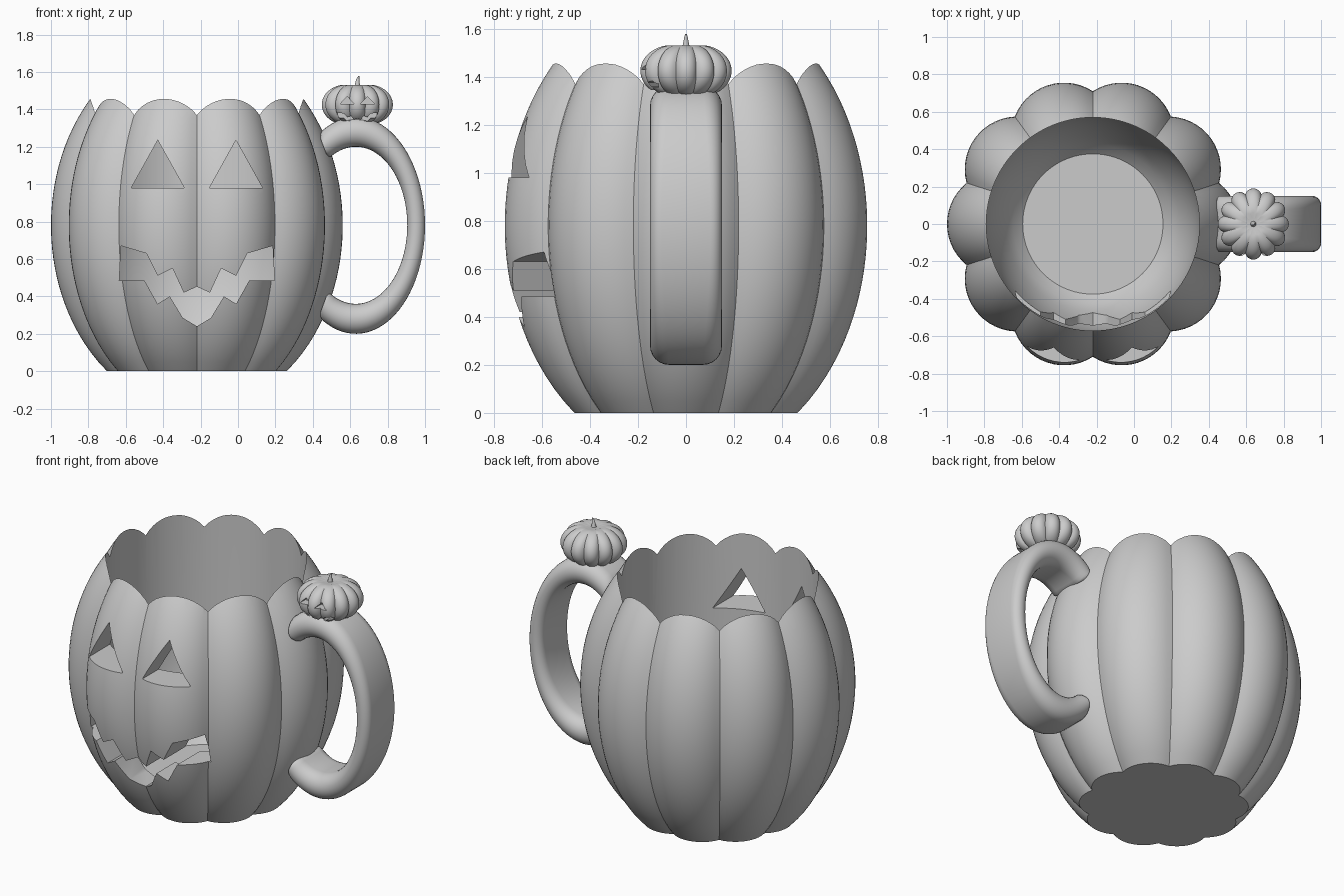
import bpy, bmesh
from math import sin, cos, pi, sqrt, radians, exp

if "Cube" in bpy.data.objects:
    bpy.data.objects.remove(bpy.data.objects["Cube"])

GREY = (0.6, 0.6, 0.6, 1)
mat = bpy.data.materials.new("plain grey")
mat.use_nodes = True
mat.diffuse_color = GREY
mat.node_tree.nodes["Principled BSDF"].inputs["Base Color"].default_value = GREY

BODY_X, MINI_X = -0.22, 0.638


def loft(name, rings):
    """Closed skin through a list of equal-length point rings."""
    bm = bmesh.new()
    loops = [[bm.verts.new(p) for p in ring] for ring in rings]
    n = len(loops[0])
    for a, b in zip(loops, loops[1:]):
        for i in range(n):
            j = (i + 1) % n
            bm.faces.new((a[i], a[j], b[j], b[i]))
    bm.faces.new(loops[0][::-1])
    bm.faces.new(loops[-1])
    bmesh.ops.recalc_face_normals(bm, faces=bm.faces)
    mesh = bpy.data.meshes.new(name)
    bm.to_mesh(mesh)
    bm.free()
    mesh.materials.append(mat)
    ob = bpy.data.objects.new(name, mesh)
    bpy.context.collection.objects.link(ob)
    return ob


def activate(ob):
    bpy.ops.object.select_all(action='DESELECT')
    ob.select_set(True)
    bpy.context.view_layer.objects.active = ob


def cut(ob, cutter):
    cutter.hide_render = True
    mod = ob.modifiers.new("cut", 'BOOLEAN')
    mod.operation, mod.solver, mod.object = 'DIFFERENCE', 'EXACT', cutter
    activate(ob)
    bpy.ops.object.modifier_apply(modifier=mod.name)
    bpy.data.objects.remove(cutter)


def smooth(ob, angle=35):
    activate(ob)
    bpy.ops.object.shade_smooth_by_angle(angle=radians(angle))


def lobed(name, cx, lobes, peak, seam, rows, steps=14):
    """Ribbed gourd: each rib is a circular arc; rows are (scale, z)."""
    half = pi / lobes
    chord, depth = seam * sin(half), peak - seam * cos(half)
    arc = (chord ** 2 + depth ** 2) / (2 * depth)
    d = peak - arc
    outline = []
    for k in range(lobes):
        for s in range(steps):
            f = -half + 2 * half * s / steps
            r = d * cos(f) + sqrt(arc ** 2 - (d * sin(f)) ** 2)
            a = 2 * half * k + f
            outline.append((r * cos(a), r * sin(a)))
    return loft(name, [[(cx + x * k, y * k, z) for x, y in outline] for k, z in rows])


def prism(points, y0, y1):
    return loft("cutter", [[(x, y, z) for x, z in points] for y in (y0, y1)])


# Face outlines, relative to the body's middle
eye = [(-0.142, 0.98), (0.142, 0.98), (0, 1.235)]
mouth_half = [(0.07, 0.42), (0.13, 0.55), (0.21, 0.51), (0.27, 0.63), (0.405, 0.67),
              (0.415, 0.485), (0.28, 0.485), (0.21, 0.36), (0.145, 0.40), (0.075, 0.285)]
mouth = [(0, 0.452)] + mouth_half + [(0, 0.24)] + [(-x, z) for x, z in mouth_half[::-1]]
face = [mouth] + [[(x + side * 0.209, z) for x, z in eye] for side in (-1, 1)]

# Mug body with ten ribs
rows = []
for i in range(33):
    z = 1.6 * i / 32
    rows.append((sqrt(1 - ((z - 0.78) / 0.99) ** 2), z))
body = lobed("mug_body", BODY_X, 10, 0.78, 0.71, rows)

# Hollow inside: rounded bottom, straight wall, open top
cavity = [(0.375, 0.10), (0.425, 0.15), (0.465, 0.22), (0.50, 0.30), (0.53, 0.40),
          (0.55, 0.50), (0.562, 0.60), (0.569, 0.72), (0.57, 0.85), (0.57, 1.8)]
N = 96
cut(body, loft("cutter", [[(BODY_X + r * cos(2 * pi * i / N), r * sin(2 * pi * i / N), z)
                           for i in range(N)] for r, z in cavity]))
for shape in face:
    cut(body, prism([(BODY_X + x, z) for x, z in shape], -1, -0.3))
smooth(body)

# Handle: elliptical band with rounded edges and softly closed ends
def handle_ring(t, size):
    c, s = cos(t), sin(t)
    outer, inner = (0.63 + 0.37 * c, 0.78 + 0.58 * s), (0.63 + 0.275 * c, 0.78 + 0.42 * s)
    mx, mz = (outer[0] + inner[0]) / 2, (outer[1] + inner[1]) / 2
    hx, hz = (outer[0] - inner[0]) / 2 * size, (outer[1] - inner[1]) / 2 * size
    h = sqrt(hx * hx + hz * hz)
    ring = []
    for side in (1, -1):
        for i in range(13):
            a = -pi / 2 + pi * i / 12
            u = side * sin(a)
            ring.append((mx + hx * u, side * (0.15 - h + h * cos(a)), mz + hz * u))
    return ring


END = radians(119)
stops = [(-END + 2 * END * i / 56, 1) for i in range(57)]
caps = [(END + radians(2), 0.9), (END + radians(3.5), 0.65)]
stops = [(-t, k) for t, k in caps[::-1]] + stops + caps
handle = loft("handle", [handle_ring(t, k) for t, k in stops])
smooth(handle, 50)

# Small pumpkin on the handle, with a dimple at each pole
rows = []
for i in range(1, 28):
    a = -pi / 2 + pi * i / 28
    k = cos(a) ** 0.75
    rows.append((k, 1.425 + 0.113 * sin(a) * (1 - 0.18 * exp(-(k / 0.25) ** 2))))
mini = lobed("small_pumpkin", MINI_X, 12, 0.19, 0.165, rows, 10)
for shape in face:
    cut(mini, prism([(MINI_X + 0.26 * x, 1.318 + 0.151 * (z - 0.24)) for x, z in shape],
                    -0.3, -0.115))
smooth(mini)

# Curved stem
stem_path = [(0, 0.022, 1.505), (0, 0.014, 1.53), (0.001, 0.010, 1.55), (0.004, 0.007, 1.566),
             (0.008, 0.003, 1.578)]
stem = loft("stem", [[(MINI_X + dx + r * cos(pi * i / 6), r * sin(pi * i / 6), z)
                      for i in range(12)] for dx, r, z in stem_path])
smooth(stem, 50)
